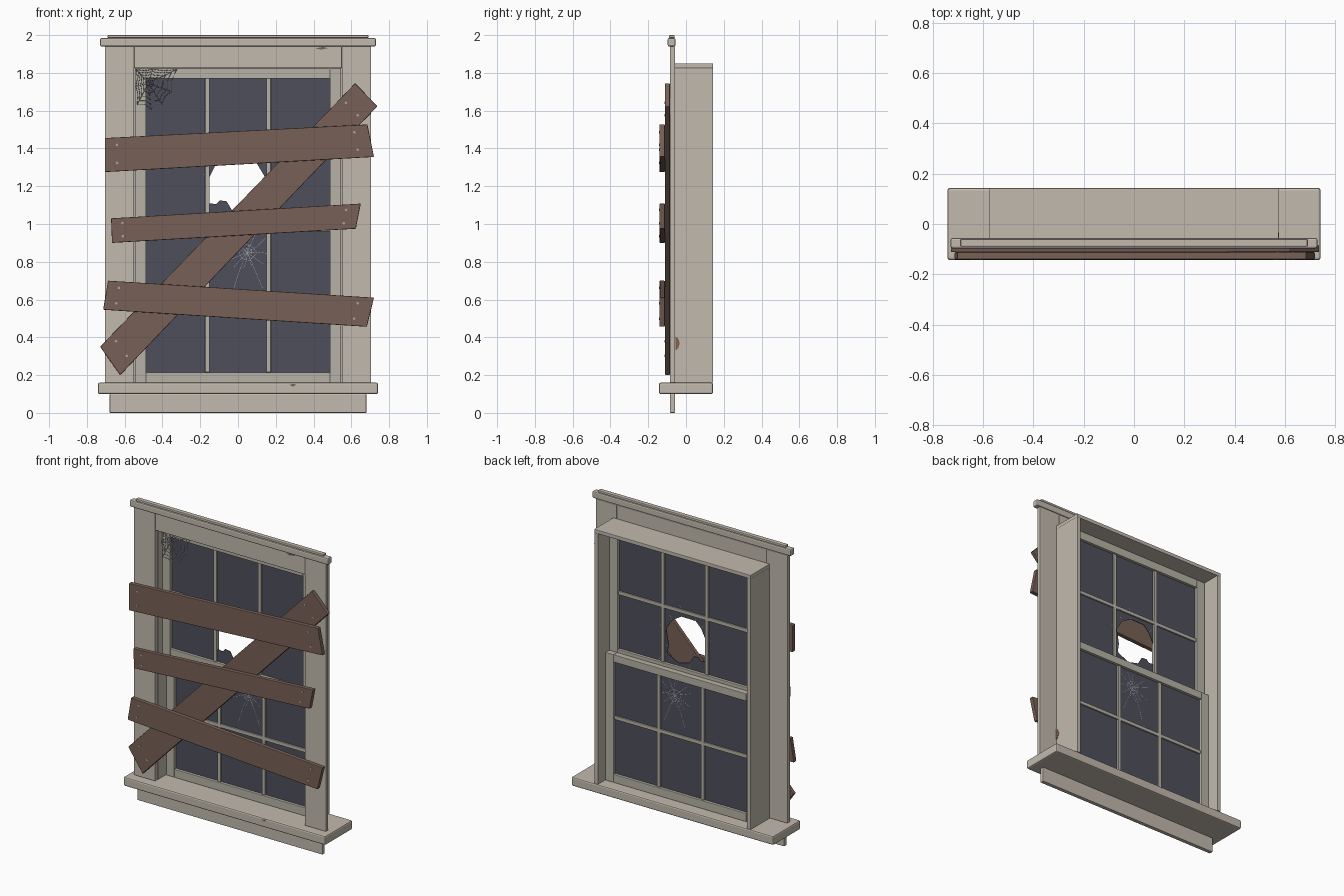
import bpy, math, random
from mathutils import Vector

if "Cube" in bpy.data.objects:
    bpy.data.objects.remove(bpy.data.objects["Cube"])

random.seed(4)


def mat(name, col):
    m = bpy.data.materials.new(name)
    m.diffuse_color = (*col, 1)
    m.use_nodes = True
    m.node_tree.nodes["Principled BSDF"].inputs["Base Color"].default_value = m.diffuse_color
    return m


PAINT = mat("weathered_paint", (0.54, 0.49, 0.42))
SASH = mat("sash_paint", (0.48, 0.45, 0.385))
WOOD = mat("old_board", (0.185, 0.118, 0.092))
GLASS = mat("dark_glass", (0.078, 0.078, 0.108))
CRACK = mat("crack_line", (0.42, 0.44, 0.46))
WEB = mat("cobweb_thread", (0.6, 0.6, 0.58))
NAIL = mat("nail_head", (0.40, 0.37, 0.35))
CHIP = mat("bare_wood_chip", (0.20, 0.12, 0.075))


def add_mesh(name, verts, faces, material, bevel=0.0):
    me = bpy.data.meshes.new(name)
    me.from_pydata(verts, [], faces)
    me.materials.append(material)
    ob = bpy.data.objects.new(name, me)
    bpy.context.collection.objects.link(ob)
    if bevel:
        b = ob.modifiers.new("edge", 'BEVEL')
        b.width, b.segments = bevel, 2
    return ob


def prism(name, pts, y0, y1, material, bevel=0.0):
    """Extrude an x-z outline (counter-clockwise from the front) from y0 to y1."""
    n = len(pts)
    v = [(x, y0, z) for x, z in pts] + [(x, y1, z) for x, z in pts]
    f = [tuple(range(n)), tuple(range(2 * n - 1, n - 1, -1))]
    f += [(i, i + n, (i + 1) % n + n, (i + 1) % n) for i in range(n)]
    return add_mesh(name, v, f, material, bevel)


def box(name, x0, x1, y0, y1, z0, z1, material=PAINT, bevel=0.004):
    return prism(name, [(x0, z0), (x1, z0), (x1, z1), (x0, z1)], y0, y1, material, bevel)


def curve_part(name, lines, y, material, cyclic=False, **settings):
    """Curve drawn in the x-z plane at depth y, turned into a mesh."""
    cu = bpy.data.curves.new(name, 'CURVE')
    for k, val in settings.items():
        setattr(cu, k, val)
    for pts in lines:
        s = cu.splines.new('POLY')
        s.points.add(len(pts) - 1)
        for p, (x, z) in zip(s.points, pts):
            p.co = (x, z, 0, 1)
        s.use_cyclic_u = cyclic
    cu.materials.append(material)
    ob = bpy.data.objects.new(name, cu)
    bpy.context.collection.objects.link(ob)
    ob.location.y = y
    ob.rotation_euler.x = math.pi / 2
    bpy.ops.object.select_all(action='DESELECT')
    bpy.context.view_layer.objects.active = ob
    ob.select_set(True)
    bpy.ops.object.convert(target='MESH')
    return ob


def threads(name, lines, y, material, r):
    return curve_part(name, lines, y, material, dimensions='3D',
                      bevel_depth=r, bevel_resolution=0)


# outer trim, sill and jamb box
for side, s in (("left", -1), ("right", 1)):
    a, b = sorted((s * 0.55, s * 0.705))
    box(side + "_casing", a, b, -0.085, -0.058, 0.16, 1.94)
    a, b = sorted((s * 0.548, s * 0.575))
    box(side + "_jamb", a, b, -0.058, 0.143, 0.16, 1.827, bevel=0.003)
box("head_casing", -0.55, 0.55, -0.083, -0.058, 1.825, 1.94)
box("head_cap", -0.73, 0.73, -0.097, -0.056, 1.94, 1.985, bevel=0.008)
box("head_cap_strip", -0.69, 0.69, -0.09, -0.06, 1.985, 2.0)
box("head_jamb", -0.575, 0.575, -0.058, 0.143, 1.825, 1.85, bevel=0.003)
box("sill", -0.742, 0.742, -0.143, 0.143, 0.10, 0.16, bevel=0.009)
box("apron", -0.68, 0.68, -0.085, -0.058, 0.0, 0.10)


# sliding sashes: stiles, rails and glazing bars
def sash(name, y0, y1, z0, z1, low, high):
    g0, g1 = z0 + low, z1 - high
    for side, s in (("left", -1), ("right", 1)):
        a, b = sorted((s * 0.487, s * 0.546))
        box(f"{name}_{side}_stile", a, b, y0, y1, z0, z1, SASH, 0.003)
        x = s * 0.162
        box(f"{name}_{side}_bar", x - .012, x + .012, y0 + .008, y1 - .008, g0, g1, SASH, .003)
    box(name + "_bottom_rail", -0.487, 0.487, y0, y1, z0, g0, SASH, 0.003)
    box(name + "_top_rail", -0.487, 0.487, y0, y1, g1, z1, SASH, 0.003)
    m = (g0 + g1) / 2
    box(name + "_cross_bar", -0.487, 0.487, y0 + .009, y1 - .009, m - .012, m + .012, SASH, .003)
    return [(-0.488, g0), (0.488, g0), (0.488, g1), (-0.488, g1)]


upper = sash("upper_sash", -0.017, 0.023, 0.98, 1.825, 0.05, 0.055)
lower = sash("lower_sash", 0.025, 0.065, 0.16, 1.01, 0.055, 0.05)

# glass, the upper sheet with a broken hole
hole = [(-0.152, 1.11), (-0.15, 1.25), (-0.115, 1.32), (-0.075, 1.36), (0.03, 1.362),
        (0.10, 1.32), (0.142, 1.25), (0.125, 1.15), (0.135, 1.09), (0.05, 1.05),
        (-0.03, 1.07), (-0.06, 1.12), (-0.095, 1.125), (-0.115, 1.105)]
sheet = dict(cyclic=True, dimensions='2D', fill_mode='BOTH', extrude=0.002)
curve_part("upper_glass", [upper, hole], 0.003, GLASS, **sheet)
curve_part("lower_glass", [lower], 0.045, GLASS, **sheet)

# cracks round the hole and the star crack below it
mid = Vector((0.0, 1.2))
lines = []
for p in hole[1:11]:
    d = (Vector(p) - mid).normalized()
    side = Vector((-d.y, d.x)) * random.uniform(-0.012, 0.012)
    e = Vector(p) + d * random.uniform(0.03, 0.09)
    lines.append([p, (Vector(p) + e) / 2 + side, e])
threads("hole_cracks", lines, 0.003, CRACK, 0.0028)

star = Vector((0.05, 0.85))
rays, lines = [], []
for i in range(11):
    a = i * math.tau / 11 + random.uniform(-0.15, 0.15)
    rays.append(Vector((math.cos(a), math.sin(a))))
    r = random.uniform(0.07, 0.13)
    kink = Vector((-rays[-1].y, rays[-1].x)) * random.uniform(-0.01, 0.01)
    lines.append([star, star + rays[-1] * r * 0.5 + kink, star + rays[-1] * r])
lines.append([star, (0.01, 0.76), (-0.025, 0.65)])
lines.append([star, (0.10, 0.73), (0.13, 0.66)])
for r in (0.022, 0.045):
    ring = [star + d * r * random.uniform(0.85, 1.15) for d in rays]
    lines.append(ring + ring[:1])
threads("star_crack", lines, 0.045, CRACK, 0.0028)

# cobweb in the upper left corner
hub = Vector((-0.475, 1.745))
ends = [Vector(p) for p in ((-0.54, 1.82), (-0.45, 1.822), (-0.32, 1.82), (-0.35, 1.70),
                            (-0.40, 1.63), (-0.46, 1.605), (-0.535, 1.63), (-0.542, 1.73))]
lines = [[hub, e] for e in ends]
for t in (0.2, 0.4, 0.6, 0.8, 0.97):
    ring = []
    for a, b in zip(ends, ends[1:] + ends[:1]):
        p, q = hub.lerp(a, t), hub.lerp(b, t)
        ring += [p, ((p + q) / 2).lerp(hub, 0.1)]
    lines.append(ring + ring[:1])
threads("cobweb", lines, -0.03, WEB, 0.0014)


# boards nailed across; outlines run bottom left, bottom right, top right, top left
def board(name, pts, y0, y1):
    prism(name, pts, y0, y1, WOOD, 0.004)
    bl, br, tr, tl = (Vector(p) for p in pts)
    for i, u in enumerate((0.045, 0.945)):
        for j, v in enumerate((0.25, 0.78)):
            c = bl.lerp(br, u).lerp(tl.lerp(tr, u), v)
            disc = [(c.x + 0.007 * math.cos(k * math.tau / 10),
                     c.y + 0.007 * math.sin(k * math.tau / 10)) for k in range(10)]
            prism(f"{name}_nail_{i}{j}", disc, y0 - 0.002, y0 + 0.005, NAIL)


board("diagonal_board", [(-0.624, 0.20), (0.738, 1.623), (0.62, 1.745), (-0.73, 0.35)],
      -0.112, -0.085)
board("top_board", [(-0.704, 1.275), (0.72, 1.355), (0.685, 1.527), (-0.704, 1.455)],
      -0.141, -0.112)
board("middle_board", [(-0.667, 0.90), (0.624, 0.975), (0.65, 1.108), (-0.672, 1.03)],
      -0.141, -0.112)
board("bottom_board", [(-0.714, 0.546), (0.682, 0.456), (0.72, 0.61), (-0.688, 0.70)],
      -0.141, -0.112)

# small patches where the paint has flaked off
prism("head_chip", [(0.41, 1.93), (0.44, 1.923), (0.475, 1.931), (0.45, 1.938)],
      -0.0845, -0.08, CHIP)
prism("sill_chip", [(0.27, 0.15), (0.29, 0.139), (0.31, 0.15), (0.295, 0.153)],
      -0.1435, -0.14, CHIP)
flake = [(-0.056, 0.33), (-0.04, 0.345), (-0.033, 0.37), (-0.042, 0.395), (-0.056, 0.405)]
add_mesh("jamb_chip", [(0.577, y, z) for y, z in flake] + [(0.574, y, z) for y, z in flake],
         [(0, 1, 2, 3, 4), (9, 8, 7, 6, 5)]
         + [(i, i + 5, (i + 1) % 5 + 5, (i + 1) % 5) for i in range(5)], CHIP)
